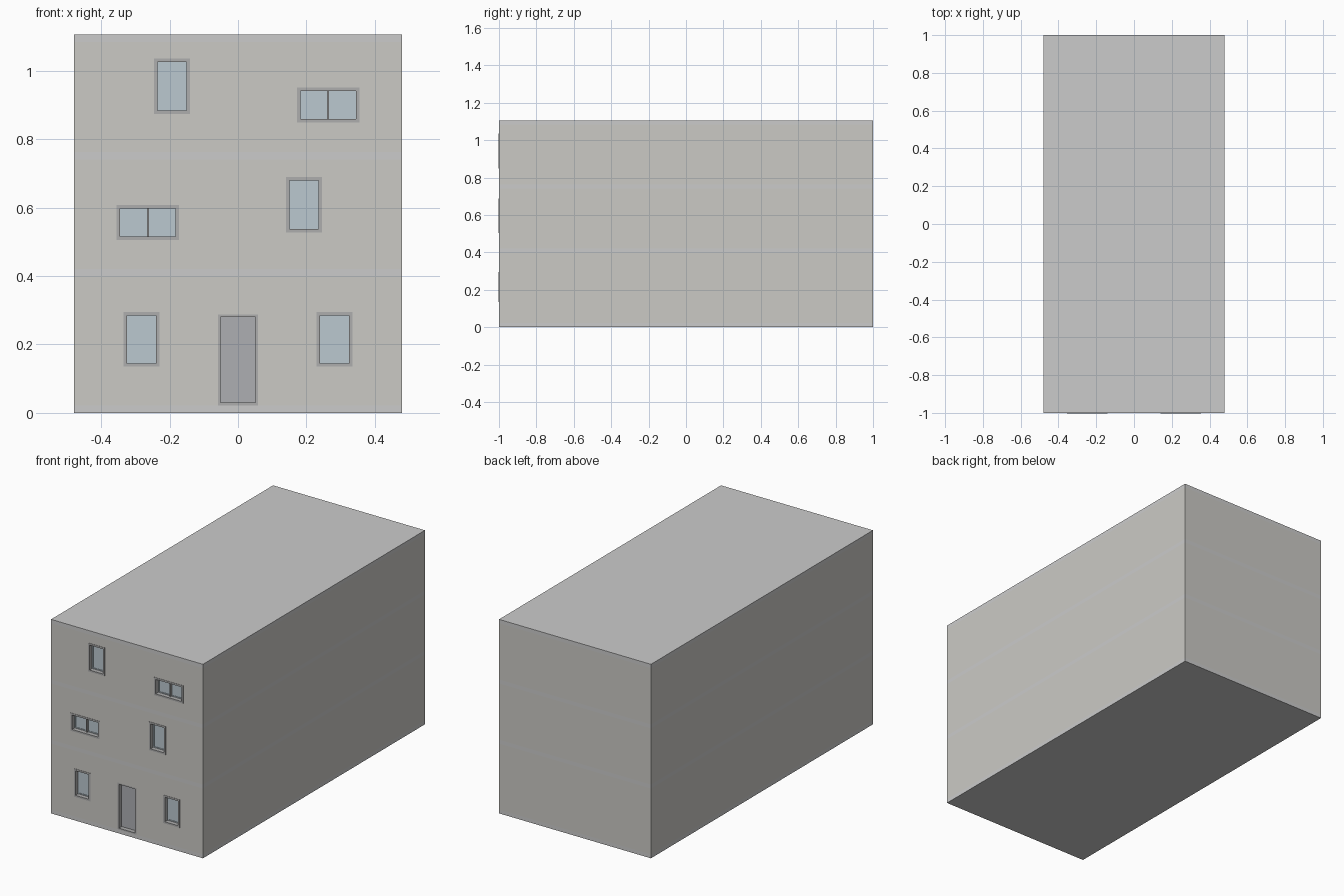
import bpy, bmesh
from mathutils import Matrix, Vector

if "Cube" in bpy.data.objects:
    bpy.data.objects.remove(bpy.data.objects["Cube"])

W, FRONT, BACK = 0.479, -1.0, 1.0
RECESS = 0.03          # depth of window and door openings
PROUD = 0.002          # frames stand slightly in front of the wall


def material(name, rgb):
    m = bpy.data.materials.new(name)
    m.diffuse_color = (*rgb, 1)
    m.use_nodes = True
    m.node_tree.nodes["Principled BSDF"].inputs["Base Color"].default_value = m.diffuse_color
    return m


wall_mat = material("wall_grey", (0.60, 0.59, 0.56))
slab_mat = material("slab_grey", (0.53, 0.53, 0.52))
frame_mat = material("frame_grey", (0.42, 0.42, 0.42))
glass_mat = material("glass_blue", (0.50, 0.58, 0.63))
door_mat = material("door_grey", (0.42, 0.43, 0.45))


def boxes(name, spans, mat=None):
    """One object made of boxes given as (x0, x1, y0, y1, z0, z1)."""
    bm = bmesh.new()
    for x0, x1, y0, y1, z0, z1 in spans:
        m = (Matrix.Translation(Vector((x0 + x1, y0 + y1, z0 + z1)) / 2)
             @ Matrix.Diagonal((x1 - x0, y1 - y0, z1 - z0, 1)))
        bmesh.ops.create_cube(bm, size=1, matrix=m)
    me = bpy.data.meshes.new(name)
    bm.to_mesh(me)
    bm.free()
    ob = bpy.data.objects.new(name, me)
    bpy.context.collection.objects.link(ob)
    if mat:
        me.materials.append(mat)
    return ob


def ring(x0, x1, z0, z1, t, y0, y1):
    """Four bars around a rectangle."""
    return [(x0, x0 + t, y0, y1, z0, z1), (x1 - t, x1, y0, y1, z0, z1),
            (x0 + t, x1 - t, y0, y1, z0, z0 + t),
            (x0 + t, x1 - t, y0, y1, z1 - t, z1)]


# openings: name, x range, z range
tall = [("window_ground_left", -0.334, -0.230, 0.135, 0.295),
        ("window_ground_right", 0.230, 0.334, 0.135, 0.295),
        ("window_middle_tall", 0.140, 0.245, 0.527, 0.689),
        ("window_top_tall", -0.245, -0.140, 0.873, 1.035)]
wide = [("window_middle_wide", -0.355, -0.172, 0.505, 0.607),
        ("window_top_wide", 0.172, 0.355, 0.849, 0.951)]
door = ("door", -0.059, 0.059, 0.022, 0.288)

# cutter for all openings
cutter = boxes("opening_cutter", [(x0, x1, FRONT - 0.05, FRONT + RECESS, z0 - 0.004 * (n == "door"), z1)
                                  for n, x0, x1, z0, z1 in tall + wide + [door]])
cutter.hide_render = True
cutter.display_type = 'WIRE'

# floor slabs and the storeys between them
slabs = [(0.0, 0.022), (0.398, 0.420), (0.741, 0.763), (1.084, 1.106)]
for i, (z0, z1) in enumerate(slabs):
    boxes(f"floor_slab_{i}", [(-W, W, FRONT, BACK, z0, z1)], slab_mat)
for i in range(3):
    ob = boxes(f"storey_{i}", [(-W, W, FRONT, BACK, slabs[i][1], slabs[i + 1][0])], wall_mat)
    mod = ob.modifiers.new("openings", 'BOOLEAN')
    mod.object = cutter
    mod.solver = 'EXACT'

# windows: outer frame, inner sash, glass, and a mullion on the wide ones
yf, yb = FRONT - PROUD, FRONT + RECESS
for n, x0, x1, z0, z1 in tall + wide:
    t = 0.010
    frame = ring(x0, x1, z0, z1, t, yf, yb)
    if "wide" in n:
        c = (x0 + x1) / 2
        frame.append((c - 0.003, c + 0.003, FRONT + 0.012, yb, z0 + t, z1 - t))
    boxes(n + "_frame", frame, frame_mat)
    boxes(n + "_sash", ring(x0 + t, x1 - t, z0 + t, z1 - t, 0.005, yb - 0.008, yb), glass_mat)
    boxes(n + "_glass", [(x0 + t, x1 - t, yb - 0.005, yb, z0 + t, z1 - t)], glass_mat)

# door: frame and leaf
n, x0, x1, z0, z1 = door
boxes("door_frame", ring(x0, x1, z0, z1, 0.008, FRONT, yb), frame_mat)
boxes("door_leaf", [(x0 + 0.008, x1 - 0.008, yb - 0.005, yb, z0 + 0.008, z1 - 0.008)], door_mat)
